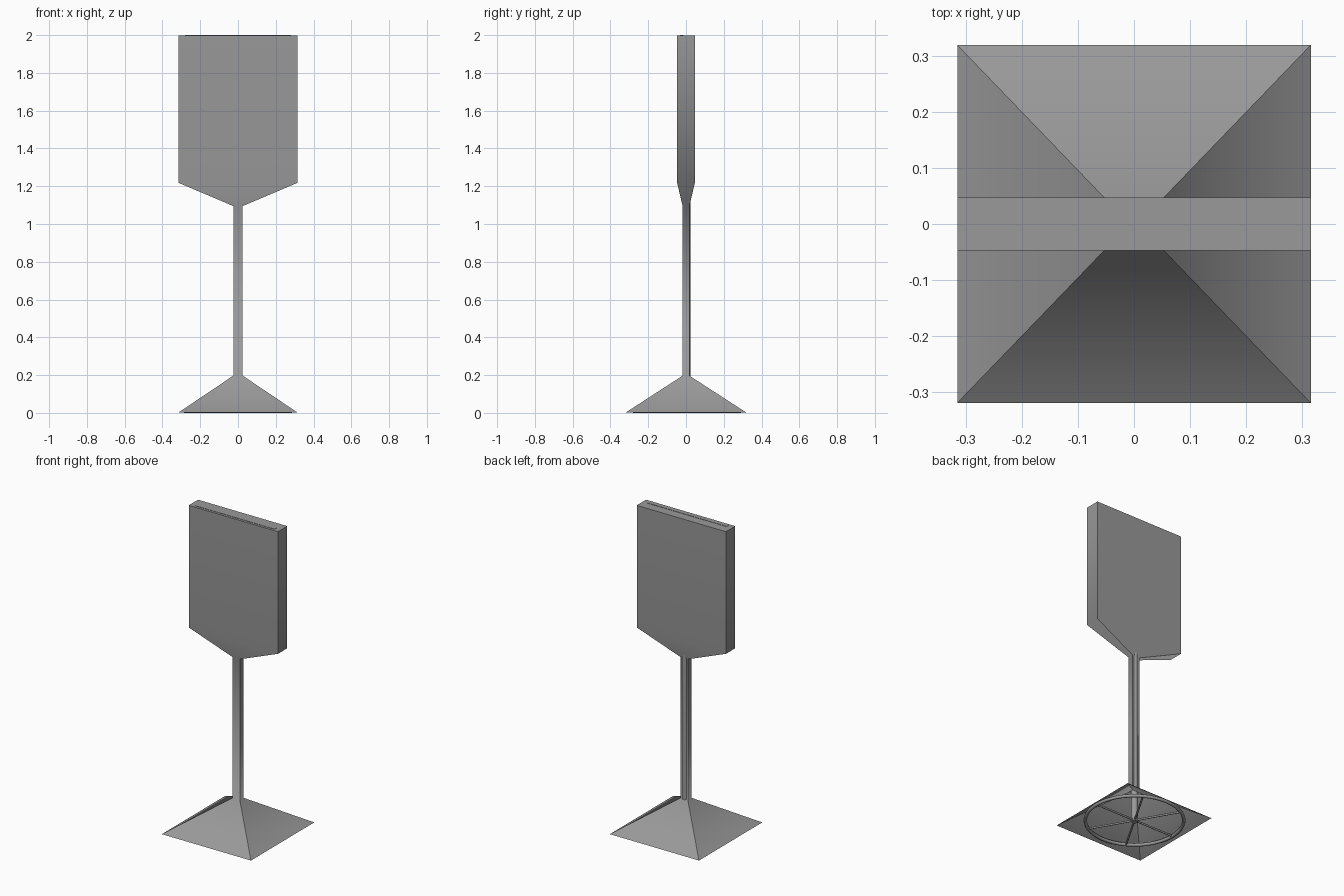
import bpy, bmesh, math

if "Cube" in bpy.data.objects:
    bpy.data.objects.remove(bpy.data.objects["Cube"])

CY = 0.005  # the post and wheel sit a touch behind centre

grey = bpy.data.materials.new("grey_plastic")
grey.diffuse_color = (0.32, 0.32, 0.32, 1)
grey.use_nodes = True
grey.node_tree.nodes["Principled BSDF"].inputs["Base Color"].default_value = grey.diffuse_color


def finish(name, bm):
    mesh = bpy.data.meshes.new(name)
    bm.to_mesh(mesh)
    bm.free()
    ob = bpy.data.objects.new(name, mesh)
    bpy.context.collection.objects.link(ob)
    mesh.materials.append(grey)
    return ob


def smooth(name):
    ob = bpy.context.object
    ob.name = name
    ob.data.materials.append(grey)
    bpy.ops.object.shade_smooth_by_angle(angle=math.radians(40))


def rod(name, location, rotation, length, radius, sides):
    bpy.ops.mesh.primitive_cylinder_add(vertices=sides, radius=radius, depth=length,
                                        location=location, rotation=rotation)
    smooth(name)


# Outer cover: rectangles lofted from the open pyramid foot to the board top
sections = [  # z, half width, half depth
    (0.002, 0.315, 0.319),
    (0.197, 0.025, 0.018),
    (1.095, 0.025, 0.018),
    (1.218, 0.315, 0.047),
    (1.998, 0.315, 0.047),
]
bm = bmesh.new()
rings = [[bm.verts.new((sx * w, sy * d, z))
          for sx, sy in ((-1, -1), (1, -1), (1, 1), (-1, 1))]
         for z, w, d in sections]
for low, high in zip(rings, rings[1:]):
    for i in range(4):
        j = (i + 1) % 4
        bm.faces.new((low[i], low[j], high[j], high[i])).smooth = True
lid = bm.faces.new(rings[-1])
# Smooth up the height, crisp along the four corners and round the lid
for low, high in zip(rings, rings[1:]):
    for a, b in zip(low, high):
        bm.edges.get((a, b)).smooth = False
for edge in lid.edges:
    edge.smooth = False
finish("cover", bm)

# Inserted board, its top edge just showing
bm = bmesh.new()
bmesh.ops.create_cube(bm, size=1)
bmesh.ops.scale(bm, vec=(0.56, 0.02, 0.77), verts=bm.verts)
bmesh.ops.translate(bm, vec=(0, -0.022, 1.615), verts=bm.verts)
finish("insert_board", bm)

# Round post inside the cover, showing slightly at the back
rod("post", (0, CY, 0.59), (0, 0, 0), 1.18, 0.0195, 24)

# Wheel-shaped foot under the pyramid
bpy.ops.mesh.primitive_torus_add(major_radius=0.284, minor_radius=0.01,
                                 major_segments=64, minor_segments=12,
                                 location=(0, CY, 0.01))
smooth("foot_ring")
for i in range(3):
    rod(f"foot_spoke_{i + 1}", (0, CY, 0.01), (0, math.pi / 2, i * math.pi / 3),
        0.568, 0.006, 12)
